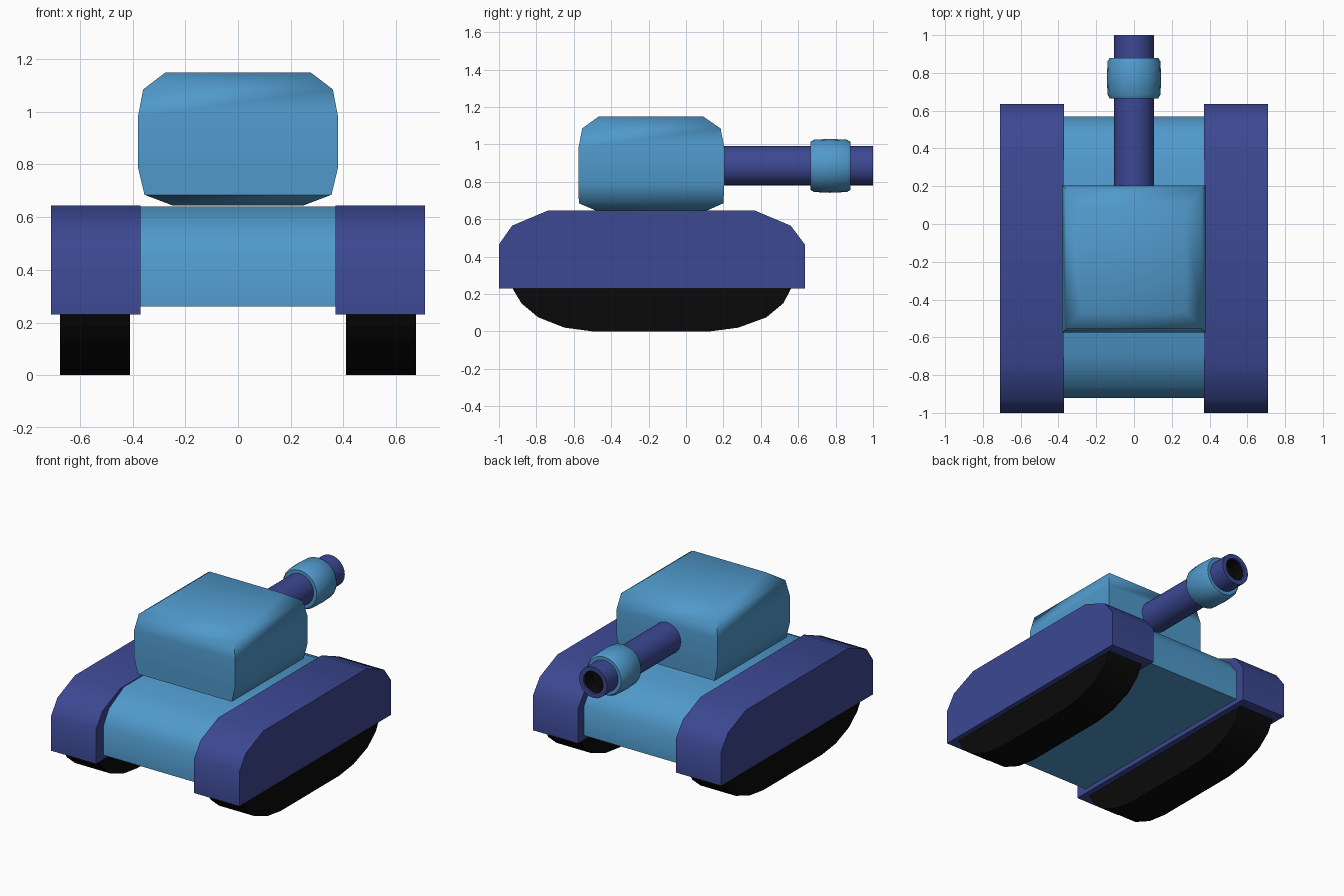
import bpy, bmesh, math

if "Cube" in bpy.data.objects:
    bpy.data.objects.remove(bpy.data.objects["Cube"])


def material(name, rgb):
    m = bpy.data.materials.new(name)
    m.diffuse_color = (*rgb, 1)
    m.use_nodes = True
    m.node_tree.nodes["Principled BSDF"].inputs["Base Color"].default_value = m.diffuse_color
    return m


BLUE = material("blue", (0.08, 0.32, 0.60))
NAVY = material("navy", (0.045, 0.065, 0.29))
BLACK = material("black", (0.003, 0.003, 0.003))


def finish(name, bm, mat, angle=45, mirror=False):
    bmesh.ops.recalc_face_normals(bm, faces=bm.faces)
    mesh = bpy.data.meshes.new(name)
    bm.to_mesh(mesh)
    bm.free()
    ob = bpy.data.objects.new(name, mesh)
    bpy.context.collection.objects.link(ob)
    mesh.materials.append(mat)
    bpy.ops.object.select_all(action='DESELECT')
    ob.select_set(True)
    bpy.context.view_layer.objects.active = ob
    bpy.ops.object.shade_smooth_by_angle(angle=math.radians(angle))
    if mirror:
        ob.modifiers.new("mirror", 'MIRROR')
    return ob


def loft(bm, rings, cap=True):
    """Skin consecutive closed rings of points."""
    loops = [[bm.verts.new(p) for p in r] for r in rings]
    n = len(loops[0])
    for a, b in zip(loops, loops[1:]):
        for i in range(n):
            j = (i + 1) % n
            bm.faces.new((a[i], a[j], b[j], b[i]))
    if cap:
        bm.faces.new(loops[0])
        bm.faces.new(loops[-1])


def slab(name, profile, x0, x1, mat, mirror=False):
    """Side profile (y, z) extruded across x."""
    bm = bmesh.new()
    loft(bm, [[(x, y, z) for y, z in profile] for x in (x0, x1)])
    return finish(name, bm, mat, mirror=mirror)


def lathe(name, profile, mat, z=0.885, sides=24):
    """(y, radius) profile turned about the gun axis."""
    bm = bmesh.new()
    turn = [2 * math.pi * i / sides for i in range(sides)]
    loft(bm, [[(r * math.cos(t), y, z + r * math.sin(t)) for t in turn]
              for y, r in profile])
    return finish(name, bm, mat)


# Side skirts over the tracks
slab("side_skirts", [(-1, .23), (-1, .465), (-.93, .565), (-.74, .645),
                     (.37, .645), (.56, .565), (.635, .465), (.635, .23)],
     .37, .71, NAVY, mirror=True)

# Tracks
slab("tracks", [(-.93, .24), (-.925, .225), (-.88, .15), (-.79, .075),
                (-.65, .02), (-.5, 0), (.13, 0), (.28, .02), (.43, .075),
                (.52, .15), (.56, .225), (.565, .24)],
     .41, .675, BLACK, mirror=True)

# Hull between the skirts
slab("hull", [(-.92, .26), (-.92, .46), (-.86, .555), (-.70, .64),
              (.33, .64), (.50, .555), (.57, .46), (.57, .26)],
     -.38, .38, BLUE)

# Turret: stacked rectangles (height, half width, front y, back y)
bm = bmesh.new()
loft(bm, [[(-w, a, z), (w, a, z), (w, b, z), (-w, b, z)] for z, w, a, b in (
    (.645, .25, -.48, .11), (.685, .355, -.573, .20), (.79, .38, -.575, .205),
    (.98, .38, -.575, .205), (1.085, .36, -.555, .185),
    (1.15, .275, -.465, .09))])
finish("turret", bm, BLUE, angle=60)

# Gun barrel with recessed muzzle, dark bore, and sleeve
lathe("gun_barrel", [(.15, .105), (1, .105), (1, .075), (.9, .075)], NAVY)
lathe("gun_bore", [(.9, .073), (.99, .073), (.99, .071), (.91, .071)], BLACK)
lathe("muzzle_sleeve", [(.665, .10), (.665, .128), (.685, .14), (.77, .144),
                        (.86, .14), (.88, .128), (.88, .10)], BLUE)
